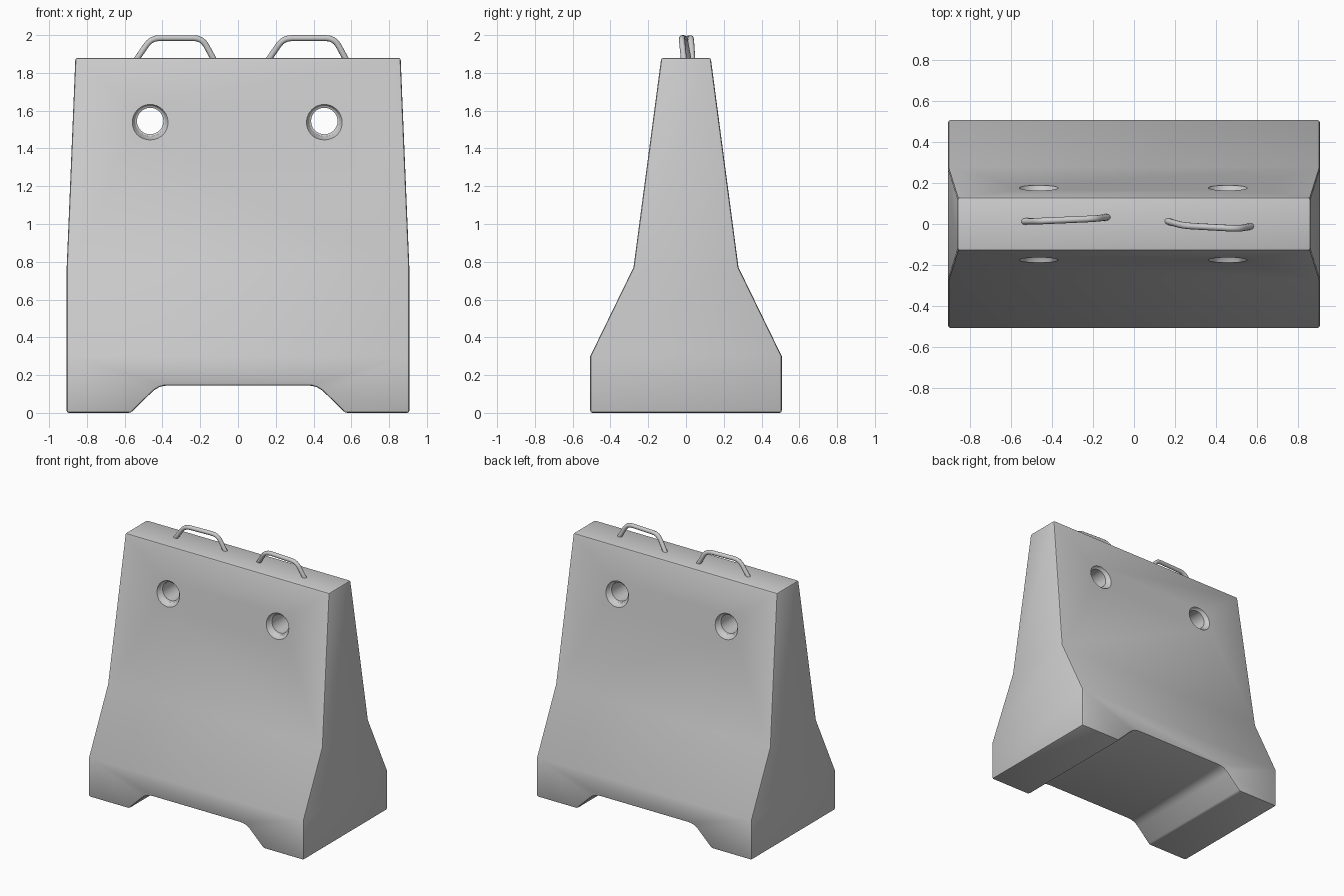
import bpy, bmesh, math
from mathutils import Vector

if "Cube" in bpy.data.objects:
    bpy.data.objects.remove(bpy.data.objects["Cube"])


def new_object(name, bm):
    bmesh.ops.recalc_face_normals(bm, faces=bm.faces)
    mesh = bpy.data.meshes.new(name)
    bm.to_mesh(mesh)
    bm.free()
    obj = bpy.data.objects.new(name, mesh)
    bpy.context.collection.objects.link(obj)
    return obj


def loft(name, rings):
    """Join equal-length closed rings of points and cap both ends."""
    bm = bmesh.new()
    loops = [[bm.verts.new(p) for p in ring] for ring in rings]
    n = len(loops[0])
    for a, b in zip(loops, loops[1:]):
        for i in range(n):
            j = (i + 1) % n
            bm.faces.new((a[i], a[j], b[j], b[i]))
    bm.faces.new(loops[0])
    bm.faces.new(loops[-1])
    return new_object(name, bm)


def activate(obj):
    bpy.ops.object.select_all(action='DESELECT')
    obj.select_set(True)
    bpy.context.view_layer.objects.active = obj


def apply(obj, mod):
    activate(obj)
    bpy.ops.object.modifier_apply(modifier=mod.name)


def cut(obj, cutter):
    mod = obj.modifiers.new("cut", 'BOOLEAN')
    mod.operation = 'DIFFERENCE'
    mod.solver = 'EXACT'
    mod.object = cutter
    apply(obj, mod)
    bpy.data.objects.remove(cutter, do_unlink=True)


def rounded(points, r, steps=4):
    """Round the inner corners of an open path."""
    pts = [Vector(p) for p in points]
    out = [pts[0]]
    for a, b, c in zip(pts, pts[1:], pts[2:]):
        s, e = b + (a - b).normalized() * r, b + (c - b).normalized() * r
        for i in range(steps + 1):
            t = i / steps
            out.append(s * (1 - t) ** 2 + b * 2 * t * (1 - t) + e * t * t)
    return out + [pts[-1]]


# Concrete body: stacked rectangles (half length, half depth, height)
levels = [(0.907, 0.507, 0), (0.907, 0.507, 0.30), (0.907, 0.278, 0.77), (0.861, 0.131, 1.88)]
body = loft("barrier_body", [[(-x, -y, z), (x, -y, z), (x, y, z), (-x, y, z)] for x, y, z in levels])

# Underside channel
channel = rounded([(-0.71, 0, -0.14), (-0.42, 0, 0.145), (0.42, 0, 0.145), (0.71, 0, -0.14)], 0.05)
cut(body, loft("channel_cutter", [[(p.x, y, p.z) for p in channel] for y in (-0.8, 0.8)]))

# Softened edges
bevel = body.modifiers.new("bevel", 'BEVEL')
bevel.width = 0.012
bevel.segments = 2
bevel.limit_method = 'ANGLE'
bevel.angle_limit = math.radians(32)
apply(body, bevel)

# Through holes with flared mouths
half = [(0.145, 0.07), (0.15, 0.08), (0.185, 0.1), (0.3, 0.1)]
hole = [(-y, r) for y, r in reversed(half)] + half
angles = [2 * math.pi * i / 32 for i in range(32)]
for cx in (-0.465, 0.457):
    cut(body, loft("hole_cutter", [[(cx + r * math.cos(a), y, 1.545 + r * math.sin(a))
                                    for a in angles] for y, r in hole]))
activate(body)
bpy.ops.object.shade_smooth_by_angle(angle=math.radians(30))

# Bent lifting handles
handles = {
    "lifting_handle_left": [(-0.545, 0.012, 1.86), (-0.46, 0.014, 1.984), (-0.19, 0.026, 1.984), (-0.122, 0.034, 1.86)],
    "lifting_handle_right": [(0.155, 0.016, 1.86), (0.24, -0.008, 1.984), (0.51, -0.023, 1.984), (0.578, -0.01, 1.86)],
}
for name, path in handles.items():
    pts = rounded(path, 0.045)
    curve = bpy.data.curves.new(name, 'CURVE')
    curve.dimensions = '3D'
    curve.bevel_depth = 0.016
    curve.bevel_resolution = 3
    curve.use_fill_caps = True
    spline = curve.splines.new('POLY')
    spline.points.add(len(pts) - 1)
    for sp, p in zip(spline.points, pts):
        sp.co = (*p, 1)
    obj = bpy.data.objects.new(name, curve)
    bpy.context.collection.objects.link(obj)
    activate(obj)
    bpy.ops.object.convert(target='MESH')
    bpy.ops.object.shade_smooth_by_angle(angle=math.radians(40))
